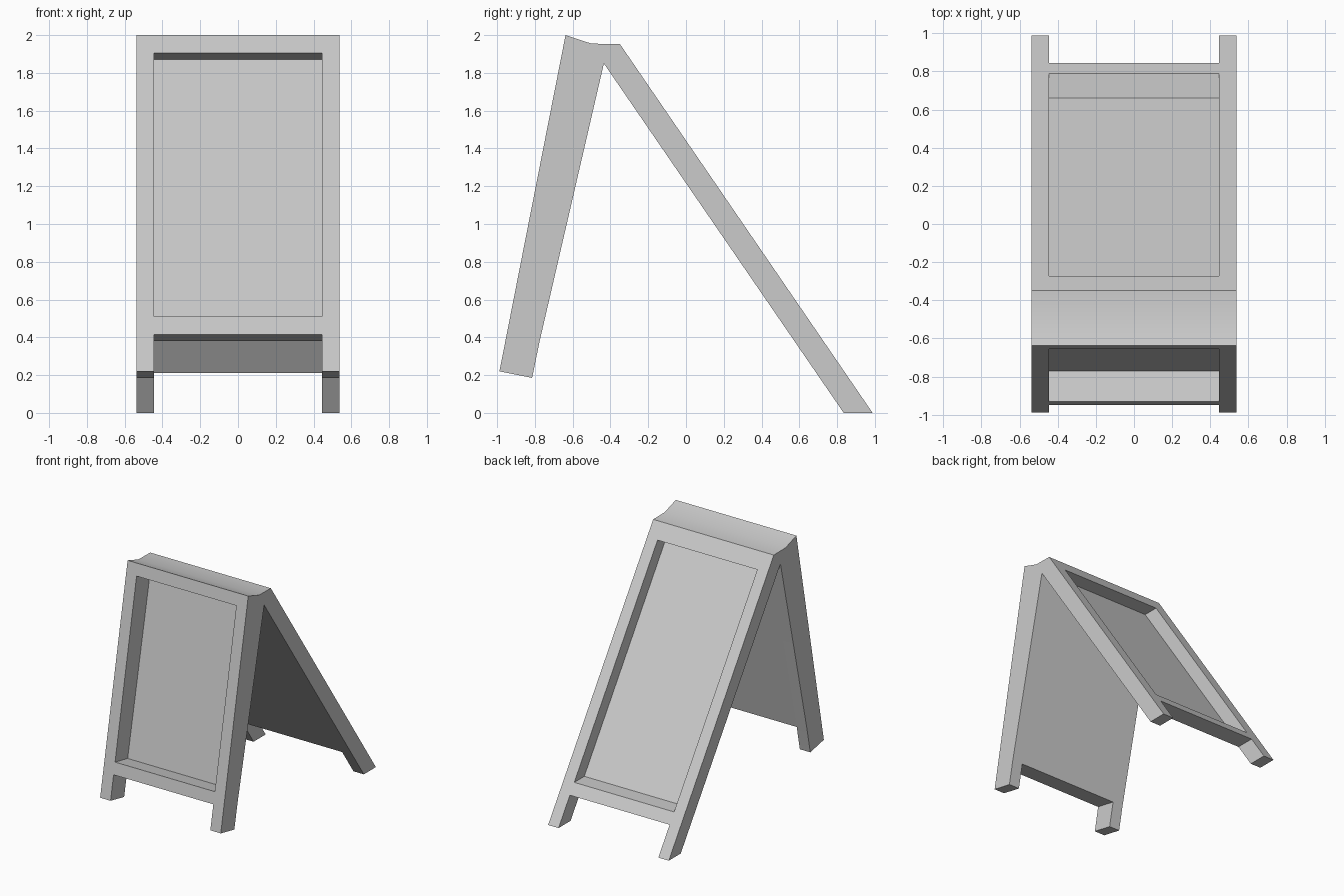
import bpy
import bmesh

if "Cube" in bpy.data.objects:
    bpy.data.objects.remove(bpy.data.objects["Cube"])

HALF_W, OPEN_W = 0.538, 0.445   # outer half width, half width of the recessed boards


def front(z):
    """Point on the outer face of the front leaf."""
    return (-0.988 + (z - 0.22) * 0.350 / 1.78, z)


def rear(z):
    """Point on the outer face of the rear leaf."""
    return (0.988 - z * 1.338 / 1.953, z)


def extrude_profile(name, profile, x0, x1):
    """Solid with a side profile of (y, z) points, running from x0 to x1."""
    bm = bmesh.new()
    face = bm.faces.new([bm.verts.new((x0, y, z)) for y, z in profile])
    ext = bmesh.ops.extrude_face_region(bm, geom=[face])
    moved = [v for v in ext["geom"] if isinstance(v, bmesh.types.BMVert)]
    bmesh.ops.translate(bm, verts=moved, vec=(x1 - x0, 0, 0))
    bmesh.ops.recalc_face_normals(bm, faces=bm.faces)
    mesh = bpy.data.meshes.new(name)
    bm.to_mesh(mesh)
    bm.free()
    obj = bpy.data.objects.new(name, mesh)
    bpy.context.collection.objects.link(obj)
    bpy.ops.object.select_all(action='DESELECT')
    obj.select_set(True)
    bpy.context.view_layer.objects.active = obj
    bpy.ops.object.shade_smooth_by_angle(angle=0.5)
    return obj


# Shared dipped top and inner hinge line
top = [front(2.0), (-0.50, 1.955), rear(1.953)]
apex = (-0.435, 1.85)

# Side frames: front leg and rear leg joined at the top
side = [front(0.22), *top, rear(0.0), (0.835, 0.0), apex,
        (-0.775, 0.38), (-0.815, 0.185)]
extrude_profile("left_side_frame", side, -HALF_W, -OPEN_W)
extrude_profile("right_side_frame", side, OPEN_W, HALF_W)

# Middle: cross rails with the recessed front and rear boards between them
middle = [front(0.415), front(0.51), (-0.77, 0.478), (-0.483, 1.87), front(1.905),
          *top,
          rear(1.84), (-0.40, 1.84), (0.66, 0.292), rear(0.292),
          rear(0.21), (0.691, 0.21), apex, (-0.775, 0.38)]
extrude_profile("rails_and_boards", middle, -OPEN_W, OPEN_W)
